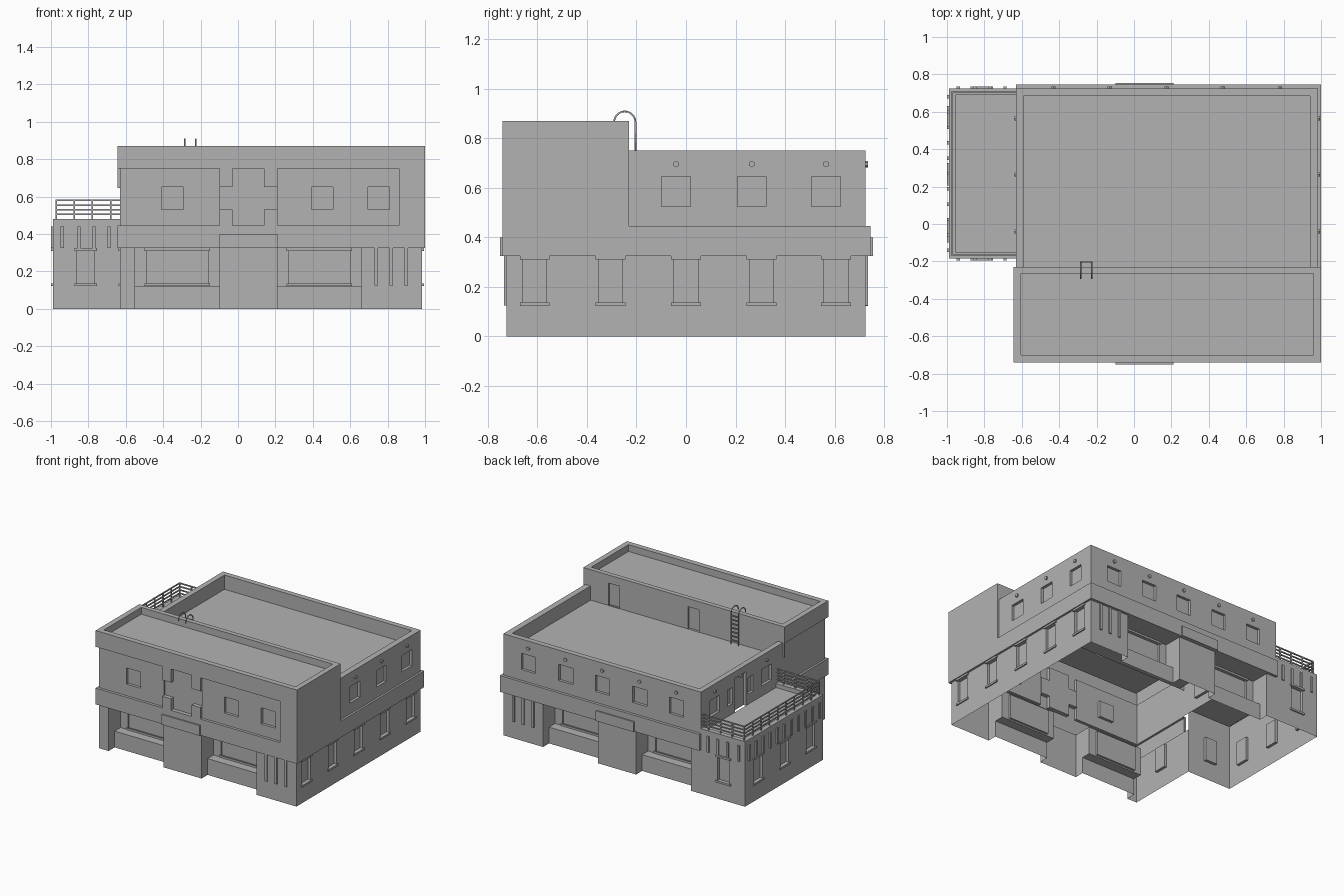
import bpy, bmesh, math
from mathutils import Vector

if "Cube" in bpy.data.objects:
    bpy.data.objects.remove(bpy.data.objects["Cube"])

plaster = bpy.data.materials.new("grey_plaster")
plaster.use_nodes = True
GREY = (0.45, 0.45, 0.45, 1)
plaster.diffuse_color = GREY
plaster.node_tree.nodes["Principled BSDF"].inputs["Base Color"].default_value = GREY


def finish(name, bm):
    mesh = bpy.data.meshes.new(name)
    bm.to_mesh(mesh)
    bm.free()
    mesh.materials.append(plaster)
    obj = bpy.data.objects.new(name, mesh)
    bpy.context.collection.objects.link(obj)
    return obj


def facade(name, axis, pos, side, u0, u1, v0, v1, cuts=()):
    """Open sheet facing one axis; cuts are (u0, u1, v0, v1, depth[, no_face])."""
    bm = bmesh.new()
    ua, va = [i for i in range(3) if i != axis]
    us = sorted({u0, u1, *[u for c in cuts for u in c[:2]]})
    vs = sorted({v0, v1, *[v for c in cuts for v in c[2:4]]})

    def cell(i, j):
        mu, mv = (us[i] + us[i + 1]) / 2, (vs[j] + vs[j + 1]) / 2
        found = (0, False)
        for c in cuts:
            if c[0] < mu < c[1] and c[2] < mv < c[3]:
                found = (c[4], len(c) > 5)
        return found

    def quad(points, facing, sign):
        verts = []
        for u, v, d in points:
            co = Vector()
            co[ua], co[va], co[axis] = u, v, pos - side * d
            verts.append(bm.verts.new(co))
        face = bm.faces.new(verts)
        face.normal_update()
        if face.normal[facing] * sign < 0:
            face.normal_flip()

    for i in range(len(us) - 1):
        for j in range(len(vs) - 1):
            a, b, c, e = us[i], us[i + 1], vs[j], vs[j + 1]
            d, hidden = cell(i, j)
            if not hidden:
                quad([(a, c, d), (b, c, d), (b, e, d), (a, e, d)], axis, side)
            if i + 2 < len(us):
                n = cell(i + 1, j)[0]
                if n != d:
                    quad([(b, c, d), (b, e, d), (b, e, n), (b, c, n)], ua, n - d)
            if j + 2 < len(vs):
                n = cell(i, j + 1)[0]
                if n != d:
                    quad([(a, e, d), (b, e, d), (b, e, n), (a, e, n)], va, n - d)
    bmesh.ops.remove_doubles(bm, verts=bm.verts, dist=1e-5)
    return finish(name, bm)


def boxes(name, items):
    bm = bmesh.new()
    for x0, x1, y0, y1, z0, z1 in items:
        made = bmesh.ops.create_cube(bm, size=1)["verts"]
        for v in made:
            v.co = Vector(((x0 + x1) / 2 + v.co.x * (x1 - x0), (y0 + y1) / 2 + v.co.y * (y1 - y0),
                           (z0 + z1) / 2 + v.co.z * (z1 - z0)))
    return finish(name, bm)


def on_wall(axis, pos, side, u0, u1, z0, z1, out):
    """Bounds of a plate standing out from a wall."""
    a, b = sorted((pos, pos + side * out))
    return (a, b, u0, u1, z0, z1) if axis == 0 else (u0, u1, a, b, z0, z1)


def windows(centres, z0, z1, depth=0.02, half=0.058):
    return [(c - half, c + half, z0, z1, depth) for c in centres]


# Main dimensions
L, R, F, B = -0.63, 0.985, -0.725, 0.725
TL, TR, TF, TB = -0.645, 1.0, -0.74, -0.23        # taller front block
PL, PF = -0.99, -0.185                            # terrace block
BAND, FLOOR, LOW_TOP, TOP, DECK = 0.325, 0.445, 0.75, 0.87, 0.48
UP0, UP1 = 0.525, 0.645
side_ys = [-0.61, -0.305, 0, 0.305, 0.605]
upper_ys = [-0.04, 0.265, 0.565]
back_xs = [-0.43, -0.13, 0.175, 0.475, 0.78]
terrace_ys = [-0.04, 0.265, 0.57]

# Ground floor: shop bays front and back
shop = []
for x0, x1 in ((-0.55, -0.10), (0.21, 0.66)):
    shop += [(x0, x1, 0, BAND, 0.07), (x0, x1, 0.12, BAND, 0.14),
             (x0 + 0.06, x1 - 0.06, 0.13, 0.31, 0.155)]
facade("front_ground_wall", 1, F, -1, L, R, 0, BAND, shop)
facade("back_wall", 1, B, 1, L, R, 0, LOW_TOP, shop + windows(back_xs, UP0, UP1))
facade("right_ground_wall", 0, R, 1, F, B, 0, BAND, windows(side_ys, 0.135, 0.31, half=0.048))
facade("left_ground_wall", 0, L, -1, F, PF, 0, BAND, windows([-0.46], 0.135, 0.31, half=0.048))

# Upper floor at the back
facade("right_upper_wall", 0, R, 1, TB, B, BAND, LOW_TOP, windows(upper_ys, UP0, UP1))
facade("left_upper_wall", 0, L, -1, TB, B, 0.45, LOW_TOP,
       windows([-0.04, 0.565], UP0, UP1) + [(0.2, 0.33, 0.45, 0.7, 0.02)]
       + windows([0.145, 0.385], UP0, UP1, half=0.03))
facade("main_roof", 2, LOW_TOP, 1, L, R, TB, B, [(L + 0.04, R - 0.045, TB, B - 0.04, 0.105)])
boxes("floor_band", [(R, TR, TB, 0.745, BAND, FLOOR), (L, TR, B, 0.745, BAND, FLOOR)])

# Tall front block with recessed panels
facade("front_upper_wall", 1, TF, -1, TL, TR, BAND, TOP,
       [(L, -0.10, FLOOR, LOW_TOP, 0.02), (TL, L, FLOOR, LOW_TOP, 0.02, True),
        (0.21, 0.86, FLOOR, LOW_TOP, 0.02), (-0.03, 0.14, FLOOR, LOW_TOP, 0.03)]
       + windows([-0.35, 0.45, 0.752], 0.53, 0.65, 0.04)
       + windows([-0.065, 0.175], 0.53, 0.65, 0.03, half=0.035))
facade("front_block_left", 0, TL, -1, TF, TB, BAND, TOP,
       [(-0.72, TB, FLOOR, LOW_TOP, 0.015), (TF, -0.72, FLOOR, LOW_TOP, 0.015, True)])
facade("front_block_right", 0, TR, 1, TF, TB, BAND, TOP)
facade("front_block_back", 1, TB, 1, TL, TR, 0.645, TOP,
       [(c - 0.045, c + 0.045, 0.645, 0.81, 0.015) for c in (0.1, 0.75)])
facade("front_block_right_return", 1, TB, 1, R, TR, FLOOR, 0.645)
facade("front_block_left_return", 1, TB, 1, TL, L, BAND, FLOOR)
facade("front_roof", 2, TOP, 1, TL, TR, TF, TB, [(TL + 0.04, TR - 0.04, TF + 0.04, TB - 0.035, 0.05)])
facade("front_soffit", 2, BAND, -1, TL, TR, TF, F)
facade("right_soffit", 2, BAND, -1, R, TR, F, TB)
facade("left_soffit", 2, BAND, -1, TL, L, F, TB)

# Terrace block
facade("terrace_left_wall", 0, PL, -1, PF, B, 0, DECK, windows(terrace_ys, 0.135, 0.31, half=0.048))
for name, y, s in (("front", PF, -1), ("back", B, 1)):
    facade("terrace_%s_wall" % name, 1, y, s, PL, L, 0, DECK,
           windows([-0.815], 0.135, 0.31, half=0.048))
facade("terrace_deck", 2, DECK, 1, PL, L, PF, B, [(PL + 0.035, L, PF + 0.035, B - 0.035, 0.03)])

# Window heads and sills
trim = []


def sills(axis, pos, side, centres, half=0.06):
    for c in centres:
        for z in (0.122, 0.31):
            trim.append(on_wall(axis, pos, side, c - half, c + half, z, z + 0.014, 0.009))


sills(0, R, 1, side_ys)
sills(0, L, -1, [-0.46])
sills(0, PL, -1, terrace_ys)
for y, s in ((PF, -1), (B, 1)):
    sills(1, y, s, [-0.815])
for y, s in ((F + 0.14, -1), (B - 0.14, 1)):
    sills(1, y, s, [-0.325, 0.435], 0.175)
boxes("window_trim", trim)

# Vertical ribs on the corner piers and the terrace
ribs = []
for x in (0.74, 0.82, 0.90):
    for y, s in ((F, -1), (B, 1)):
        ribs.append(on_wall(1, y, s, x - 0.009, x + 0.009, 0.125, BAND, 0.009))
for x in (-0.94, -0.85, -0.77, -0.69):
    for y, s in ((PF, -1), (B, 1)):
        ribs.append(on_wall(1, y, s, x - 0.009, x + 0.009, BAND, 0.44, 0.009))
for i in range(11):
    y = -0.14 + i * 0.082
    ribs.append(on_wall(0, PL, -1, y - 0.009, y + 0.009, BAND, 0.44, 0.01))
boxes("wall_ribs", ribs)

# Entrance sign boards, left blank
boxes("entrance_boards", [(-0.10, 0.21, -0.75, TF, BAND, 0.40), (-0.10, 0.21, 0.745, 0.755, BAND, 0.40)])

# Terrace railing
rail, t = [], 0.004
rx, ry0, ry1 = PL + 0.018, PF + 0.018, B - 0.018
for z in (0.505, 0.53, 0.555, 0.58):
    rail.append((rx - t, rx + t, ry0, ry1, z - t, z + t))
    for y in (ry0, ry1):
        rail.append((rx, L, y - t, y + t, z - t, z + t))
for i in range(4):
    for y in (ry0, ry1):
        x = rx + i * 0.097
        rail.append((x - t, x + t, y - t, y + t, DECK, 0.58))
for i in range(1, 9):
    y = ry0 + (ry1 - ry0) * i / 9
    rail.append((rx - t, rx + t, y - t, y + t, DECK, 0.58))
boxes("terrace_railing", rail)

# Round wall lamps
bm = bmesh.new()
spots = [((x, y, 0.695), 0) for x in (L, R) for y in upper_ys] + [((x, B, 0.695), 1) for x in back_xs]
for spot, axis in spots:
    made = bmesh.ops.create_cone(bm, cap_ends=True, segments=6, radius1=0.013, radius2=0.013, depth=0.02)
    for v in made["verts"]:
        x, y, z = v.co
        v.co = Vector(spot) + Vector((z, x, y) if axis == 0 else (x, z, y))
finish("wall_lamps", bm)

# Roof ladder with hooped handles
curve = bpy.data.curves.new("ladder_rails", "CURVE")
curve.dimensions = "3D"
curve.bevel_depth, curve.bevel_resolution = 0.004, 1
for x in (-0.285, -0.225):
    pts = [(x, -0.204, 0.645)]
    pts += [(x, -0.247 + 0.043 * math.cos(math.pi * k / 10), 0.865 + 0.043 * math.sin(math.pi * k / 10))
            for k in range(11)]
    line = curve.splines.new("POLY")
    line.points.add(len(pts) - 1)
    for p, co in zip(line.points, pts):
        p.co = (*co, 1)
curve.materials.append(plaster)
ladder = bpy.data.objects.new("ladder_rails", curve)
bpy.context.collection.objects.link(ladder)
boxes("ladder_rungs", [(-0.285, -0.225, -0.208, -0.2, z, z + 0.007)
                       for z in (0.67 + 0.03 * k for k in range(7))])
